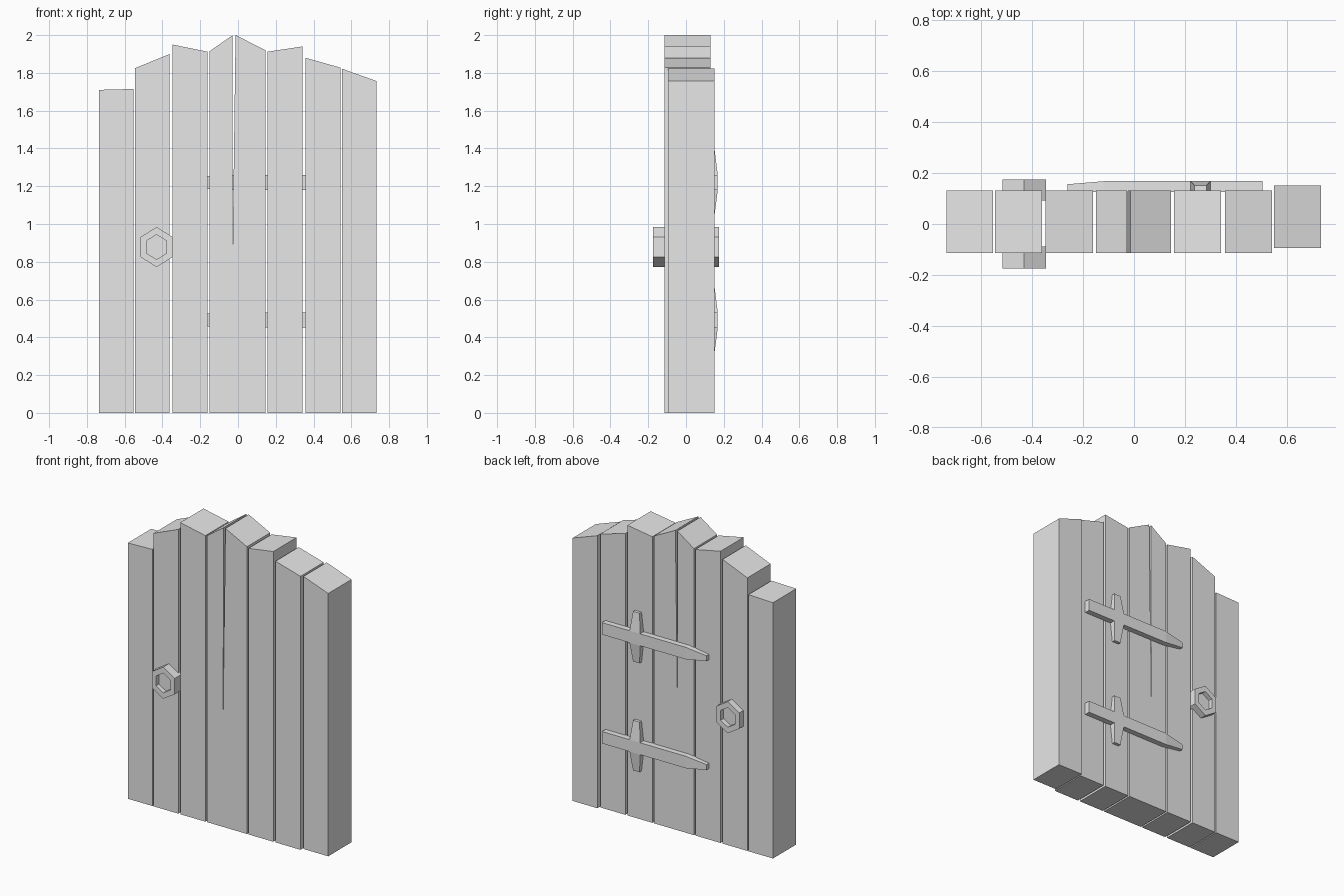
import bpy, bmesh, math
from mathutils import Vector

cube = bpy.data.objects.get("Cube")
if cube:
    bpy.data.objects.remove(cube)

grey = bpy.data.materials.new("plain grey")
grey.use_nodes = True
colour = (0.8, 0.8, 0.8, 1)
grey.diffuse_color = colour
grey.node_tree.nodes["Principled BSDF"].inputs["Base Color"].default_value = colour


def finish(name, bm):
    bmesh.ops.recalc_face_normals(bm, faces=bm.faces)
    mesh = bpy.data.meshes.new(name)
    bm.to_mesh(mesh)
    bm.free()
    mesh.materials.append(grey)
    obj = bpy.data.objects.new(name, mesh)
    bpy.context.collection.objects.link(obj)
    return obj


def prism(name, outline, front, back):
    """Extrude an (x, z) outline from y = front to y = back."""
    bm = bmesh.new()
    face = bm.faces.new([bm.verts.new((x, front, z)) for x, z in outline])
    result = bmesh.ops.extrude_face_region(bm, geom=[face])
    moved = [v for v in result["geom"] if isinstance(v, bmesh.types.BMVert)]
    bmesh.ops.translate(bm, verts=moved, vec=(0, back - front, 0))
    return finish(name, bm)


# Planks: left edge, right edge, top height at each edge
FRONT, BACK = -0.114, 0.131
planks = [
    (-0.735, -0.553, 1.71, 1.715),
    (-0.545, -0.362, 1.825, 1.90),
    (-0.347, -0.161, 1.95, 1.912),
    (0.157, 0.341, 1.912, 1.94),
    (0.357, 0.542, 1.88, 1.828),
    (0.55, 0.733, 1.822, 1.757),
]
for i, (x0, x1, z0, z1) in enumerate(planks):
    shift = 0.02 if i == len(planks) - 1 else 0
    prism(f"plank_{i + 1}", [(x0, 0), (x1, 0), (x1, z1), (x0, z0)],
          FRONT + shift, BACK + shift)

# Middle plank with a long split running down from its peak
prism("split_plank",
      [(-0.15, 0), (0.146, 0), (0.146, 1.92), (-0.013, 2.0),
       (-0.03, 0.73), (-0.028, 2.0), (-0.15, 1.915)], FRONT, BACK)


# Hexagonal handles with a sunken centre
def handle(name, inner_y, outer_y):
    bm = bmesh.new()
    recess_y = outer_y + (0.03 if inner_y > outer_y else -0.03)
    rings = []
    for y, size in ((inner_y, 1), (outer_y, 1), (outer_y, 0.62), (recess_y, 0.62)):
        rings.append([bm.verts.new((-0.431 + 0.098 * size * math.sin(k * math.pi / 3), y,
                                    0.878 + 0.106 * size * math.cos(k * math.pi / 3)))
                      for k in range(6)])
    for a, b in zip(rings, rings[1:]):
        for k in range(6):
            n = (k + 1) % 6
            bm.faces.new((a[k], a[n], b[n], b[k]))
    bm.faces.new(rings[0])
    bm.faces.new(rings[-1])
    finish(name, bm)


handle("front_handle", -0.088, -0.174)
handle("back_handle", 0.093, 0.174)


# Bars with rectangular sections: (distance along, half width, back y)
def bar(name, origin, along, across, sections):
    bm = bmesh.new()
    rings = []
    for d, half, back in sections:
        mid = Vector(origin) + Vector(along) * d
        side = Vector(across) * half
        rings.append([bm.verts.new((p.x, y, p.z)) for p, y in
                      ((mid - side, 0.126), (mid + side, 0.126),
                       (mid + side, back), (mid - side, back))])
    for a, b in zip(rings, rings[1:]):
        for k in range(4):
            n = (k + 1) % 4
            bm.faces.new((a[k], a[n], b[n], b[k]))
    bm.faces.new(rings[0])
    bm.faces.new(rings[-1])
    finish(name, bm)


# Hinges: a strap with a pointed end and a tapered cross piece
X, Z = (1, 0, 0), (0, 0, 1)
for label, z in (("upper", 1.22), ("lower", 0.492)):
    bar(f"{label}_hinge_strap", (0, 0, z), X, Z,
        [(-0.261, 0.018, 0.156), (-0.116, 0.04, 0.168), (0.504, 0.04, 0.168)])
    bar(f"{label}_hinge_cross", (0.261, 0, z), Z, X,
        [(-0.167, 0.024, 0.152), (-0.04, 0.039, 0.168),
         (0.04, 0.039, 0.168), (0.167, 0.024, 0.152)])
